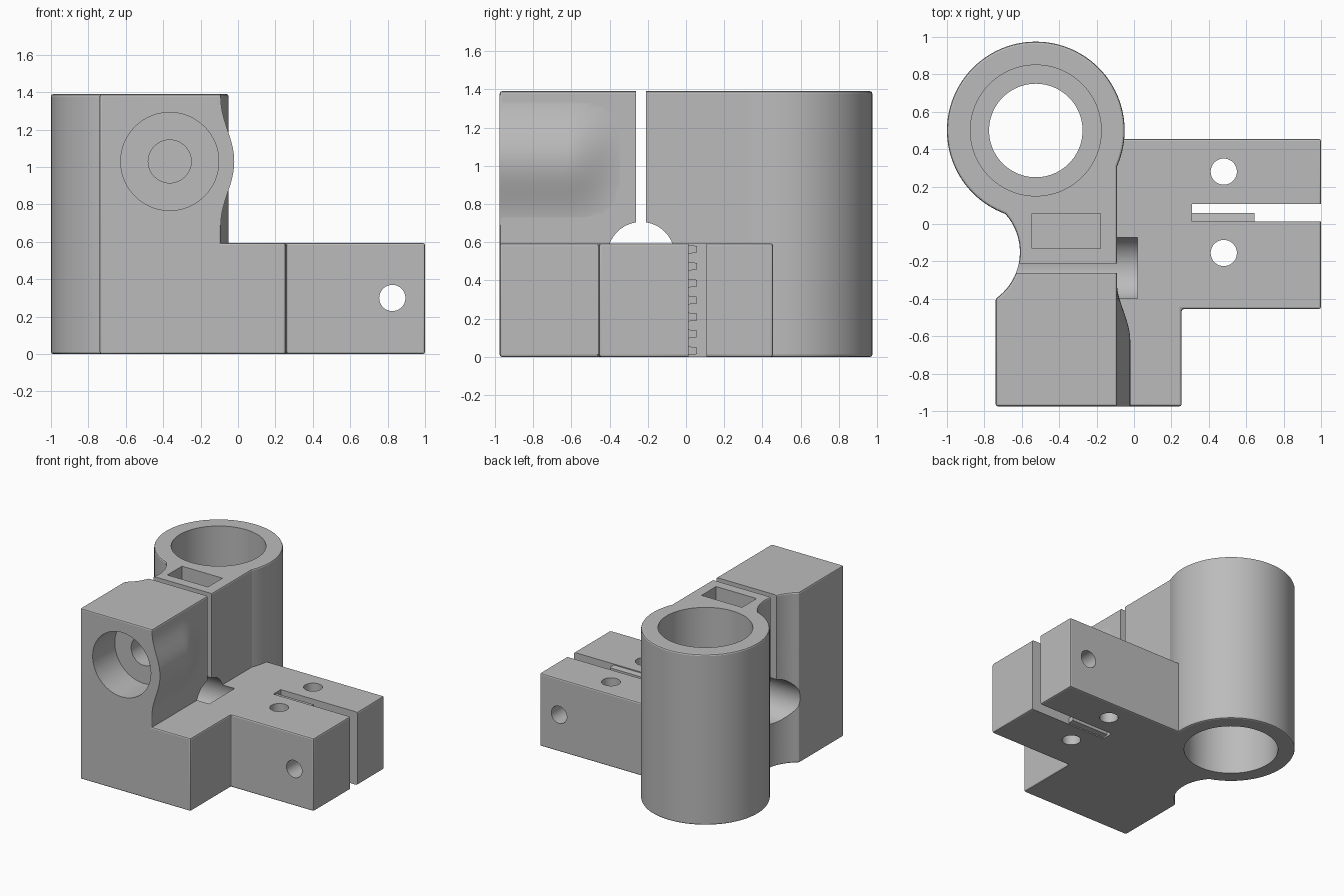
import bpy, bmesh, math
from mathutils import Matrix, Vector

cube = bpy.data.objects.get("Cube")
if cube:
    bpy.data.objects.remove(cube, do_unlink=True)

TOP, ARM_TOP, BACK, SIDE = 1.39, 0.594, 0.975, -0.09
TUBE = (-0.525, 0.5)
SCREW_X, SCREW_Z = -0.365, 1.03

grey = bpy.data.materials.new("plain grey")
grey.use_nodes = True
grey.diffuse_color = (0.5, 0.5, 0.5, 1)
grey.node_tree.nodes["Principled BSDF"].inputs["Base Color"].default_value = (0.5, 0.5, 0.5, 1)


def finish(bm, name):
    bmesh.ops.recalc_face_normals(bm, faces=bm.faces[:])
    mesh = bpy.data.meshes.new(name)
    bm.to_mesh(mesh)
    bm.free()
    mesh.materials.append(grey)
    obj = bpy.data.objects.new(name, mesh)
    bpy.context.collection.objects.link(obj)
    return obj


def activate(obj):
    bpy.ops.object.select_all(action='DESELECT')
    obj.select_set(True)
    bpy.context.view_layer.objects.active = obj


def apply(obj, mod):
    activate(obj)
    bpy.ops.object.modifier_apply(modifier=mod.name)


def soften(obj):
    mod = obj.modifiers.new("soft_edges", 'BEVEL')
    mod.width, mod.segments = 0.012, 2
    mod.limit_method, mod.angle_limit = 'ANGLE', math.radians(30)
    apply(obj, mod)
    return obj


def prism(name, outline, z0, z1):
    bm = bmesh.new()
    face = bm.faces.new([bm.verts.new((x, y, z0)) for x, y in outline])
    new = bmesh.ops.extrude_face_region(bm, geom=[face])["geom"]
    bmesh.ops.translate(bm, vec=(0, 0, z1 - z0),
                        verts=[v for v in new if isinstance(v, bmesh.types.BMVert)])
    return finish(bm, name)


def box(name, x0, x1, y0, y1, z0, z1):
    return prism(name, [(x0, y0), (x1, y0), (x1, y1), (x0, y1)], z0, z1)


def rod(name, start, end, radius, sides=96):
    a, b = Vector(start), Vector(end)
    turn = (b - a).to_track_quat('Z', 'Y').to_matrix().to_4x4()
    bm = bmesh.new()
    bmesh.ops.create_cone(bm, cap_ends=True, segments=sides, radius1=radius, radius2=radius,
                          depth=(b - a).length, matrix=Matrix.Translation((a + b) / 2) @ turn)
    return finish(bm, name)


def combine(obj, other, operation):
    mod = obj.modifiers.new("combine", 'BOOLEAN')
    mod.operation, mod.solver, mod.object = operation, 'EXACT', other
    apply(obj, mod)
    bpy.data.objects.remove(other, do_unlink=True)


def smoothstep(t):
    t = min(max(t, 0), 1)
    return t * t * (3 - 2 * t)


def side_bulge():
    # Swelling beside the front counterbore, fading toward the back
    rows, cols = 30, 30
    bm = bmesh.new()
    grid = []
    for i in range(rows + 1):
        y = -BACK + i / rows * 0.67
        fade = 1 - smoothstep((y + 0.62) / 0.31)
        line = []
        for j in range(cols + 1):
            t = 2 * j / cols - 1
            x = SIDE - 0.002 + 0.072 * fade * math.cos(t * math.pi / 2) ** 2
            line.append(bm.verts.new((x, y, SCREW_Z + 0.34 * t)))
        grid.append(line)
    for i in range(rows):
        for j in range(cols):
            bm.faces.new((grid[i][j], grid[i + 1][j], grid[i + 1][j + 1], grid[i][j + 1]))
    # Close the sides and back to make it solid
    rim = [e for e in bm.edges if e.is_boundary]
    new = bmesh.ops.extrude_edge_only(bm, edges=rim)["geom"]
    for v in new:
        if isinstance(v, bmesh.types.BMVert):
            v.co.x = SIDE - 0.02
    bmesh.ops.holes_fill(bm, edges=[e for e in bm.edges if e.is_boundary], sides=0)
    return finish(bm, "side_bulge")


# Tall block with a concave left flank, running back into the tube
flank = [(-0.915 + 0.305 * math.cos(a), -0.15 + 0.305 * math.sin(a))
         for a in (math.radians(55 - 5 * k) for k in range(23))]
body = soften(prism("bracket_body", [(-0.74, -BACK), (SIDE, -BACK), (SIDE, 0.4), (-0.5, 0.5)]
                    + flank, 0, TOP))

# Low foot and arm
arm = soften(prism("arm", [(-0.4, -BACK), (0.255, -BACK), (0.255, -0.455), (1, -0.455),
                           (1, 0.455), (-0.4, 0.455)], 0, ARM_TOP))
tube = soften(rod("tube", (*TUBE, 0), (*TUBE, TOP), 0.475))
for part in (arm, tube, side_bulge()):
    combine(body, part, 'UNION')

# Bearing bores with a stop ring between them, cross hole and clamp slit
cutters = [
    rod("through_bore", (*TUBE, -0.1), (*TUBE, 1.5), 0.25),
    rod("lower_bore", (*TUBE, -0.1), (*TUBE, 0.62), 0.35),
    rod("upper_bore", (*TUBE, 0.77), (*TUBE, 1.5), 0.35),
    rod("cross_bore", (-1.2, -0.235, 0.53), (0.02, -0.235, 0.53), 0.176),
    box("clamp_slit", -1.2, 0.1, -0.262, -0.21, 0.62, 1.5),
]
# Clamp screw counterbore, screw hole and nut pocket
cutters += [
    rod("counterbore", (SCREW_X, -1.1, SCREW_Z), (SCREW_X, -0.69, SCREW_Z), 0.262),
    rod("screw_hole", (SCREW_X, -0.8, SCREW_Z), (SCREW_X, -0.05, SCREW_Z), 0.115, 48),
    box("nut_pocket", -0.545, -0.18, -0.13, 0.057, 0.8, 1.5),
]
# Arm slot and screw holes
cutters += [box("arm_slot", 0.31, 1.2, 0.013, 0.108, -0.1, 0.8),
            rod("arm_cross_hole", (0.825, -0.7, 0.3), (0.825, 0.7, 0.3), 0.07, 48)]
cutters += [rod("arm_hole", (0.48, y, -0.1), (0.48, y, 0.8), 0.07, 48) for y in (0.28, -0.155)]
for cutter in cutters:
    combine(body, cutter, 'DIFFERENCE')

# Belt teeth on the front wall of the slot
bm = bmesh.new()
for k in range(7):
    z = 0.032 + 0.0885 * k
    section = [(0.005, -0.024), (0.058, -0.017), (0.058, 0.017), (0.005, 0.024)]
    ends = [[bm.verts.new((x, y, z + dz)) for y, dz in section] for x in (0.305, 0.645)]
    bm.faces.new(ends[0])
    bm.faces.new(ends[1])
    for i in range(4):
        j = (i + 1) % 4
        bm.faces.new((ends[0][i], ends[0][j], ends[1][j], ends[1][i]))
finish(bm, "belt_teeth")

activate(body)
bpy.ops.object.shade_smooth_by_angle(angle=math.radians(20))
weighted = body.modifiers.new("clean_shading", 'WEIGHTED_NORMAL')
weighted.keep_sharp = True
